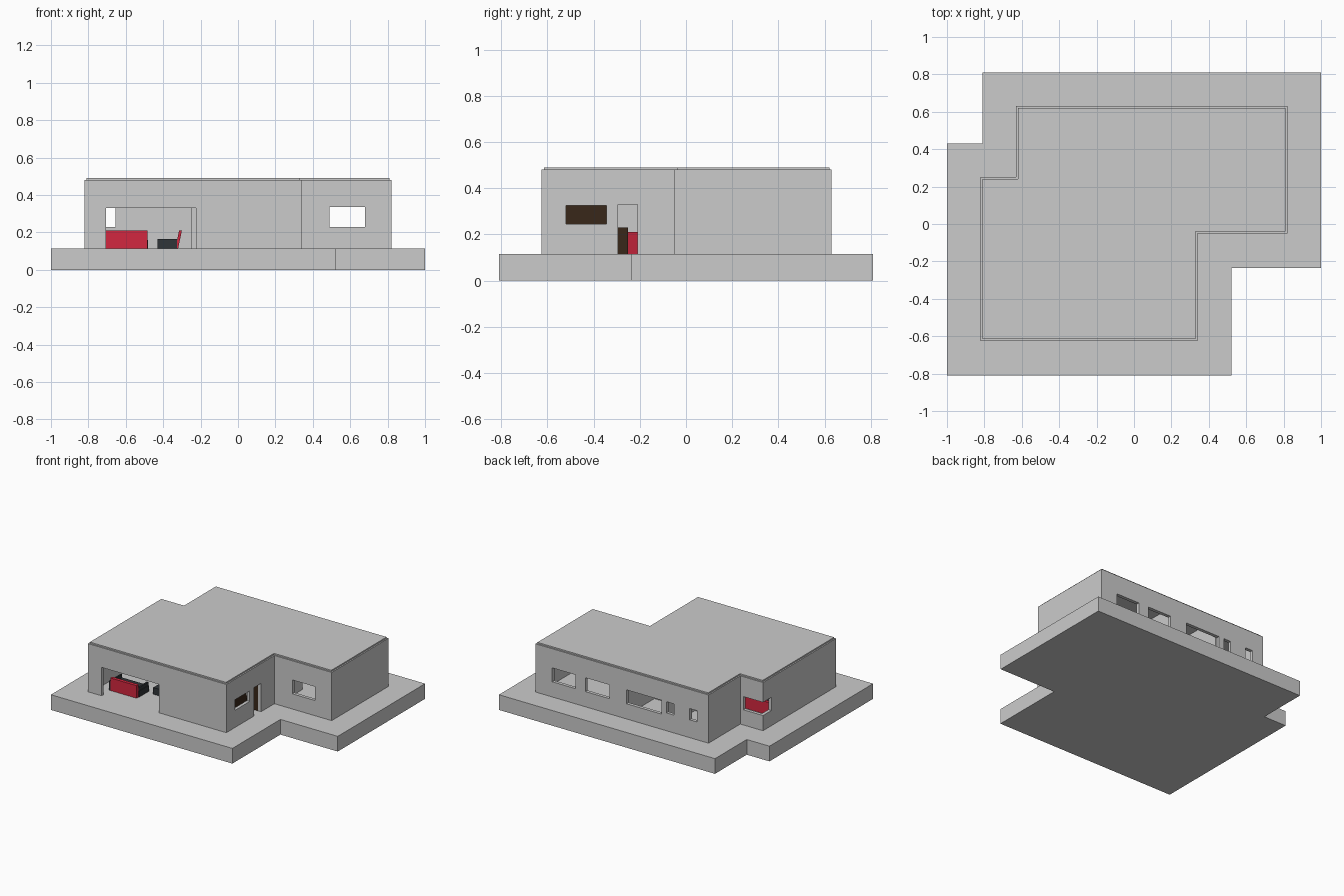
import bpy, bmesh, math
from mathutils import Vector

if "Cube" in bpy.data.objects:
    bpy.data.objects.remove(bpy.data.objects["Cube"])


def material(name, rgb):
    m = bpy.data.materials.new(name)
    m.diffuse_color = (*rgb, 1)
    m.use_nodes = True
    m.node_tree.nodes["Principled BSDF"].inputs["Base Color"].default_value = m.diffuse_color
    return m


RED = material("red_fabric", (0.65, 0.02, 0.05))
DARK = material("dark_fabric", (0.03, 0.035, 0.04))
BROWN = material("dark_wood", (0.04, 0.02, 0.01))


def prism(name, pts, z0, z1, mat=None):
    """Extrude a counter-clockwise outline from z0 to z1."""
    bm = bmesh.new()
    face = bm.faces.new([bm.verts.new((x, y, z0)) for x, y in pts])
    top = bmesh.ops.extrude_face_region(bm, geom=[face])
    verts = [v for v in top["geom"] if isinstance(v, bmesh.types.BMVert)]
    bmesh.ops.translate(bm, verts=verts, vec=(0, 0, z1 - z0))
    bmesh.ops.recalc_face_normals(bm, faces=bm.faces)
    me = bpy.data.meshes.new(name)
    bm.to_mesh(me)
    bm.free()
    ob = bpy.data.objects.new(name, me)
    bpy.context.collection.objects.link(ob)
    if mat:
        me.materials.append(mat)
    return ob


def box(name, x0, x1, y0, y1, z0, z1, mat=None):
    return prism(name, [(x0, y0), (x1, y0), (x1, y1), (x0, y1)], z0, z1, mat)


def inset(pts, d):
    """Move every edge of a right-angled outline inward by d."""
    out = []
    for i, p in enumerate(pts):
        a = (Vector(p) - Vector(pts[i - 1])).normalized()
        b = (Vector(pts[(i + 1) % len(pts)]) - Vector(p)).normalized()
        q = Vector(p) + d * (Vector((-a.y, a.x)) + Vector((-b.y, b.x)))
        out.append((q.x, q.y))
    return out


FLOOR, TOP, T = 0.115, 0.48, 0.025

# Terrace slab
prism("terrace_slab", [(-1, -.81), (.52, -.81), (.52, -.235), (1, -.235),
                       (1, .81), (-.81, .81), (-.81, .43), (-1, .43)], 0, FLOOR)

# Outer walls and flat roof
plan = [(-.82, -.625), (.34, -.625), (.34, -.05), (.82, -.05),
        (.82, .63), (-.63, .63), (-.63, .25), (-.82, .25)]
walls = prism("outer_walls", plan, FLOOR, TOP)
prism("flat_roof", inset(plan, .01), TOP, .49)

# Hollow interior, door and window openings
openings = [
    (-.705, -.225, -.7, -.57, .05, .33),    # front terrace opening
    (.49, .68, -.1, 0, .23, .335),          # recessed front window
    (.3, .4, -.52, -.345, .245, .325),      # side window
    (.3, .4, -.295, -.21, .05, .33),        # side door
    (-.9, -.655, .15, .3, .23, .33),        # corner window
]
for x0, x1, z0 in [(.485, .68, .23), (.2, .4, .23), (-.236, .057, .23),
                   (-.34, -.278, .25), (-.535, -.472, .25)]:
    openings.append((x0, x1, .58, .7, z0, .335))
cutters = [prism("room_cutter", inset(plan, T), .05, .6)]
cutters += [box("opening_cutter", *o) for o in openings]
for c in cutters:
    mod = walls.modifiers.new("cut", "BOOLEAN")
    mod.operation, mod.solver, mod.object = "DIFFERENCE", "EXACT", c
    c.hide_render = True
dg = bpy.context.evaluated_depsgraph_get()
walls.data = bpy.data.meshes.new_from_object(walls.evaluated_get(dg))
walls.modifiers.clear()
for c in cutters:
    bpy.data.objects.remove(c)

# Inner partitions
box("rear_partition", -.63, .34, .225, .25, FLOOR, TOP)
box("bedroom_partition", .09, .115, .25, .605, FLOOR, TOP)
box("bath_partition", -.25, -.225, .25, .605, FLOOR, TOP)
box("hall_partition", -.25, -.225, .06, .225, FLOOR, TOP)
box("side_partition", .34, .365, -.025, .25, FLOOR, TOP)


def sofa(name, x0, x1, y_back, facing):
    """Red back and dark seat; facing is +1 or -1 along y."""
    def part(n, xa, xb, a, b, z, mat):
        ya, yb = sorted((y_back + facing * a, y_back + facing * b))
        box(name + n, xa, xb, ya, yb, FLOOR, z, mat)
    part("_back", x0, x1, 0, .025, .21, RED)
    part("_seat", x0, x1 + .004, .025, .14, .16, DARK)
    part("_arm_left", x0 - .012, x0, .0, .14, .185, DARK)
    part("_arm_right", x1 - .012, x1, .025, .14, .185, DARK)


sofa("front_sofa", -.705, -.485, -.52, 1)
sofa("rear_sofa", -.73, -.485, .02, -1)

# Armchair with a reclined back
box("armchair_seat", -.43, -.325, -.40, -.18, FLOOR, .165, DARK)
back = prism("armchair_back", [(-.335, .115), (-.32, .115), (-.30, .21), (-.315, .21)],
             .18, .40, RED)
back.rotation_euler = (math.pi / 2, 0, 0)

# Kitchen cabinets and the open door leaf
box("tall_cabinet", .20, .29, -.59, -.31, FLOOR, .36, BROWN)
box("low_cabinet", .20, .29, -.31, -.25, FLOOR, .23, BROWN)
box("open_door", .24, .325, -.21, -.203, FLOOR, .33, BROWN)
